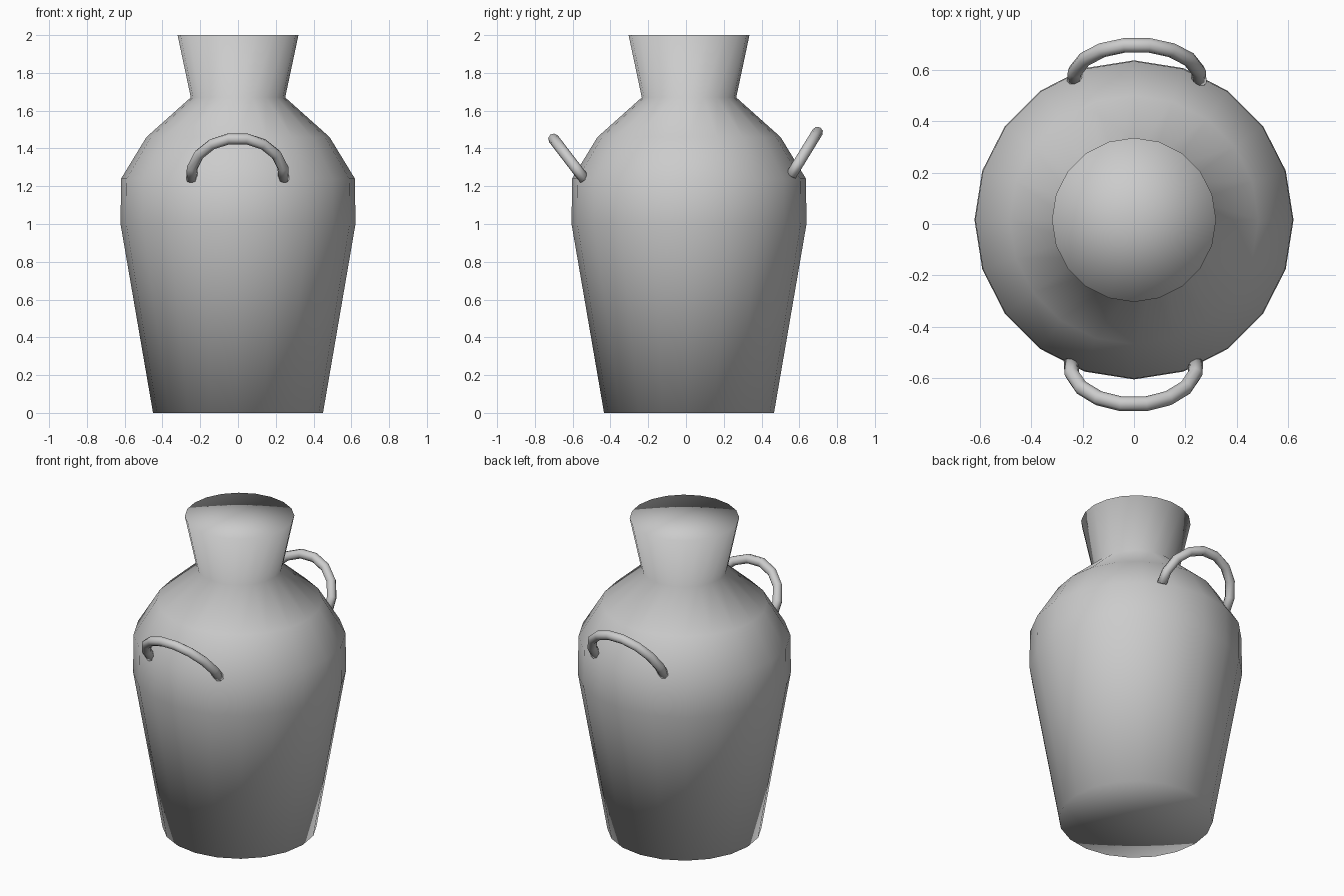
import bpy, bmesh
from math import sin, cos, pi, radians
from mathutils import Vector

if "Cube" in bpy.data.objects:
    bpy.data.objects.remove(bpy.data.objects["Cube"])


def finish(name, bm):
    bmesh.ops.recalc_face_normals(bm, faces=bm.faces)
    for f in bm.faces:
        f.smooth = True
    me = bpy.data.meshes.new(name)
    bm.to_mesh(me)
    bm.free()
    ob = bpy.data.objects.new(name, me)
    bpy.context.collection.objects.link(ob)
    return ob


def skin(name, rings, centres):
    """Bridge equal rings of points and close both ends with fans."""
    bm = bmesh.new()
    loops = [[bm.verts.new(p) for p in ring] for ring in rings]
    n = len(loops[0])
    for a, b in zip(loops, loops[1:]):
        for i in range(n):
            j = (i + 1) % n
            bm.faces.new((a[i], a[j], b[j], b[i]))
    for loop, c in zip((loops[0], loops[-1]), centres):
        mid = bm.verts.new(c)
        for i in range(n):
            bm.faces.new((loop[i], loop[(i + 1) % n], mid))
    return finish(name, bm)


# Jar body: turned profile (radius, height), 20 sides
CY = 0.016
profile = [(0.45, 0), (0.622, 1.0), (0.619, 1.24), (0.485, 1.46), (0.25, 1.67), (0.32, 2.0)]
rings = [[(r * cos(i * pi / 10), CY + r * sin(i * pi / 10), z) for i in range(20)]
         for r, z in profile]
skin("jar_body", rings, [(0, CY, 0), (0, CY, 2.0)])


# Handles: half hoops leaning outwards from the shoulder
def handle(name, centre, lean, side):
    c = Vector(centre)
    across = Vector((1, 0, 0))
    up = Vector((0, side * cos(lean), sin(lean)))
    normal = across.cross(up)
    R, t = 0.245, 0.029
    angles = [-97, -78.75, -56.25, -33.75, -11.25, 11.25, 33.75, 56.25, 78.75, 97]
    rings, mids = [], []
    for a in map(radians, angles):
        out = across * sin(a) + up * cos(a)
        mid = c + out * R
        mids.append(mid)
        rings.append([mid + out * t * cos(k * pi / 4) + normal * t * sin(k * pi / 4)
                      for k in range(8)])
    skin(name, rings, [mids[0], mids[-1]])


handle("front_handle", (-0.002, -0.555, 1.26), radians(52.5), -1)
handle("back_handle", (0.011, 0.571, 1.282), radians(58.5), 1)
